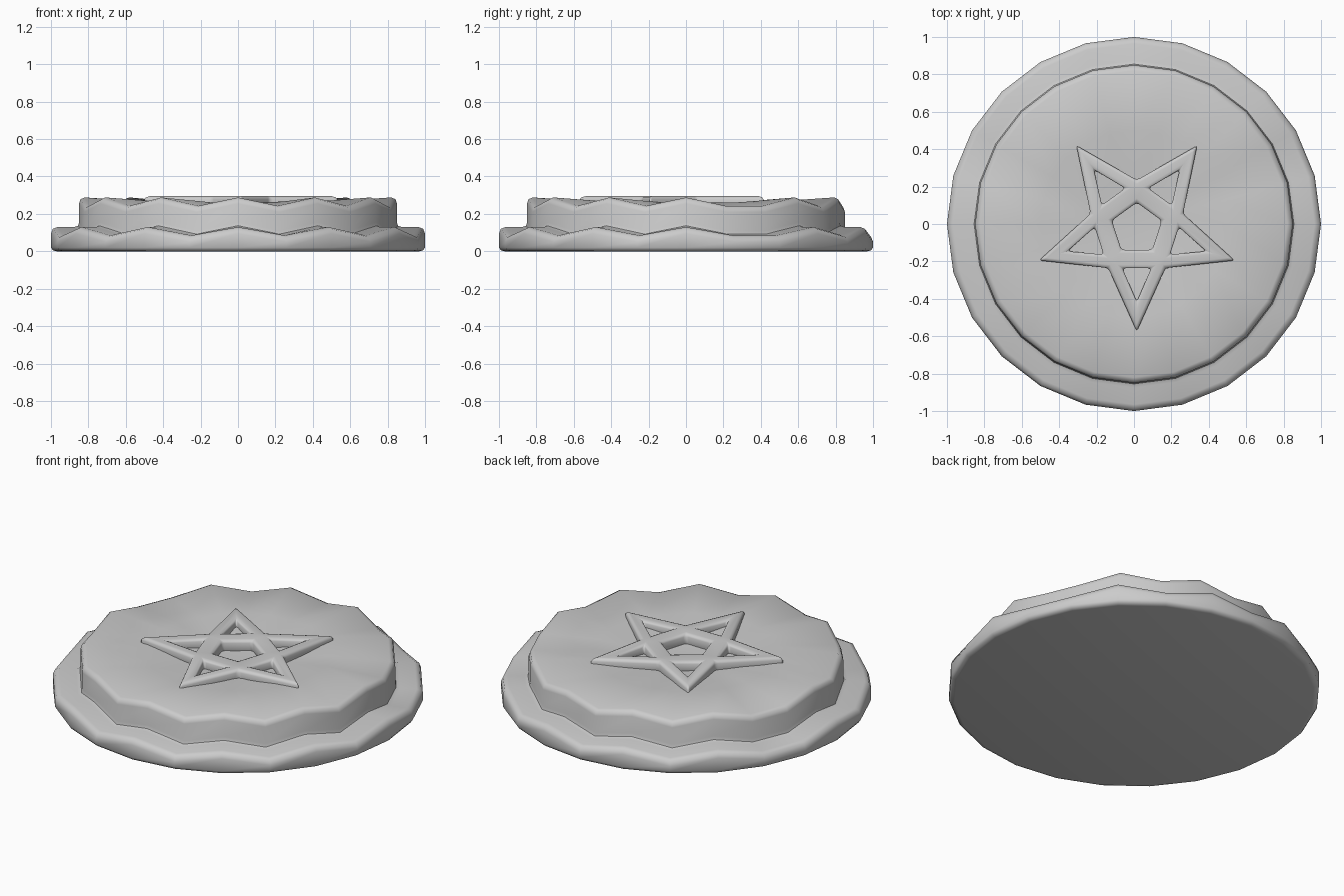
import bpy, bmesh, math

old = bpy.data.objects.get("Cube")
if old:
    bpy.data.objects.remove(old, do_unlink=True)

stone = bpy.data.materials.new("plain_grey")
stone.use_nodes = True
GREY = (0.6, 0.6, 0.6, 1)
stone.diffuse_color = GREY
stone.node_tree.nodes["Principled BSDF"].inputs["Base Color"].default_value = GREY


def finish(name, bm, angle):
    """Turn a bmesh into a smooth-shaded object."""
    bmesh.ops.recalc_face_normals(bm, faces=bm.faces)
    mesh = bpy.data.meshes.new(name)
    bm.to_mesh(mesh)
    bm.free()
    mesh.materials.append(stone)
    ob = bpy.data.objects.new(name, mesh)
    bpy.context.collection.objects.link(ob)
    bpy.ops.object.select_all(action='DESELECT')
    ob.select_set(True)
    bpy.context.view_layer.objects.active = ob
    bpy.ops.object.shade_smooth_by_angle(angle=math.radians(angle))
    return ob


# Stepped pedestal: turned profile with an uneven zigzag on both rims
SIDES = 24


def is_low(i):
    """Corners alternate; two doubled low spots flip the rhythm at the back."""
    if 3 <= i <= 9:
        return i % 2 == 0
    return i in (2, 10) or i % 2 == 1


# radius, height, share of the zigzag drop
profile = [(0.97, 0, 0), (0.99, 0.005, 0), (1, 0.02, 0),
           (1, 0.095, 1), (0.99, 0.12, 1), (0.965, 0.13, 1),
           (0.875, 0.13, 1), (0.855, 0.137, 1), (0.85, 0.155, 1),
           (0.85, 0.255, 1), (0.842, 0.278, 1), (0.82, 0.288, 1),
           (0.5, 0.267, 0.15), (0.25, 0.242, 0)]
bm = bmesh.new()
rings = []
for r, z, share in profile:
    ring = []
    for i in range(SIDES):
        a = math.tau * i / SIDES
        drop = 0.045 * share if is_low(i) else 0
        ring.append(bm.verts.new((r * math.cos(a), r * math.sin(a), z - drop)))
    rings.append(ring)
for lower, upper in zip(rings, rings[1:]):
    for i in range(SIDES):
        j = (i + 1) % SIDES
        bm.faces.new((lower[i], lower[j], upper[j], upper[i]))
bm.faces.new(rings[0][::-1])
centre = bm.verts.new((0, 0, 0.228))
for i in range(SIDES):
    bm.faces.new((rings[-1][i], rings[-1][(i + 1) % SIDES], centre))
finish("stepped_pedestal", bm, 50)

# Openwork five-pointed star lying on the dished top
TOP = 0.296
bm = bmesh.new()


def corners(radius, turn):
    out = []
    for k in range(5):
        a = math.radians(-90 + 72 * k + turn)
        out.append(bm.verts.new((0.015 + radius * math.cos(a),
                                 -0.025 + radius * math.sin(a), TOP)))
    return out


tip, notch = corners(0.55, 0), corners(0.26, 36)
apex, left, right = corners(0.39, 0), corners(0.225, -20), corners(0.225, 20)
core = corners(0.14, 36)
for k in range(5):
    n = (k + 1) % 5
    bm.faces.new((tip[k], notch[k], right[k], apex[k]))
    bm.faces.new((tip[k], apex[k], left[k], notch[k - 1]))
    bm.faces.new((right[k], notch[k], left[n], core[k]))
    bm.faces.new((left[k], right[k], core[k], core[k - 1]))
star = finish("star_emblem", bm, 50)
solid = star.modifiers.new("thickness", 'SOLIDIFY')
solid.thickness = 0.085
solid.offset = -1
bevel = star.modifiers.new("rounded_edges", 'BEVEL')
bevel.width = 0.018
bevel.segments = 2
bevel.limit_method = 'ANGLE'
bevel.angle_limit = math.radians(40)
